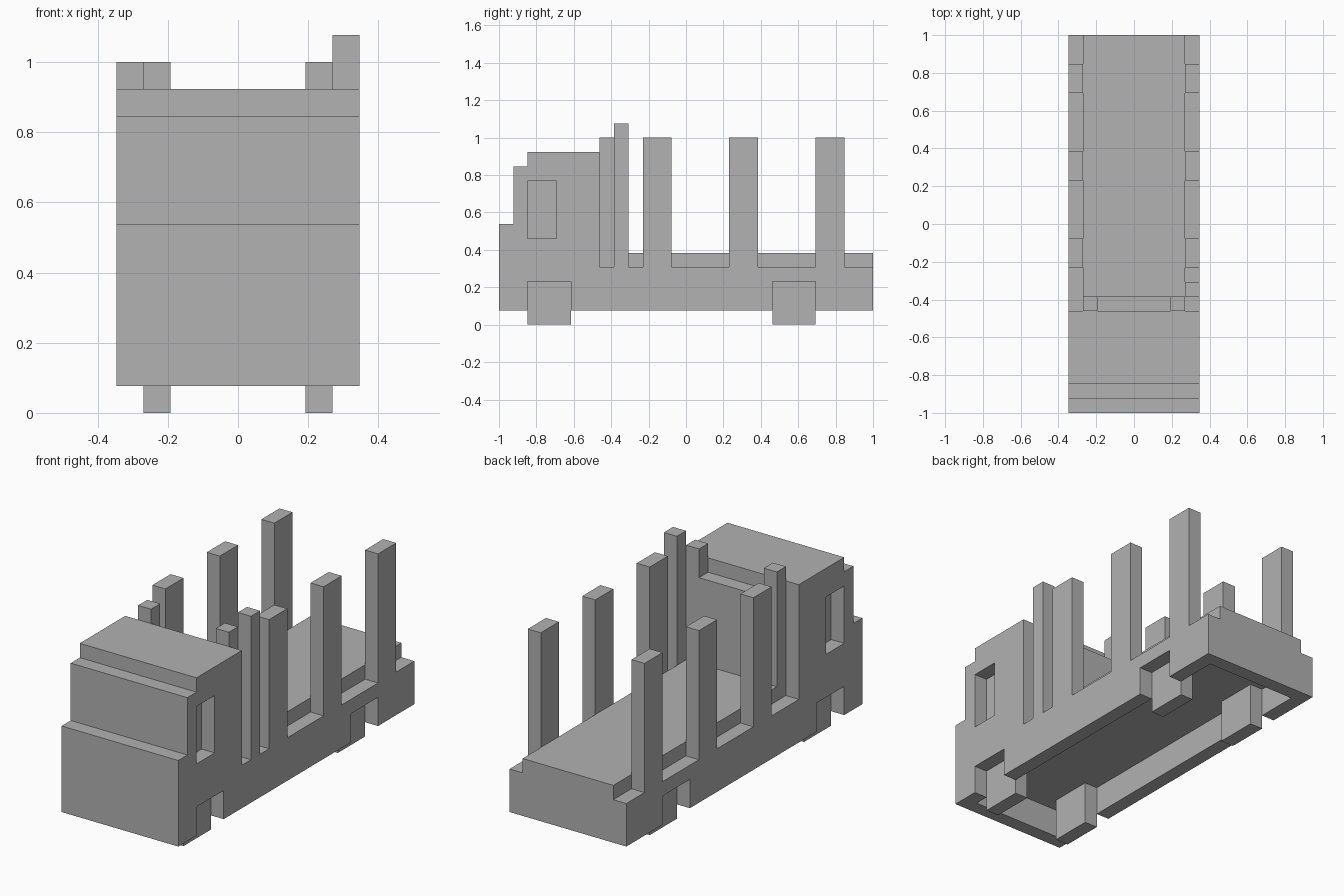
import bpy
import bmesh

U = 1 / 13  # one grid block

old = bpy.data.objects.get("Cube")
if old:
    bpy.data.objects.remove(old, do_unlink=True)

grey = bpy.data.materials.new("plain grey")
grey.use_nodes = True
COLOUR = (0.445, 0.445, 0.445, 1)
grey.diffuse_color = COLOUR
grey.node_tree.nodes["Principled BSDF"].inputs["Base Color"].default_value = COLOUR


def prism(name, profile, x0, x1):
    """Extrude a (y, z) side profile from x0 to x1, all in blocks."""
    bm = bmesh.new()
    face = bm.faces.new([bm.verts.new((x0 * U, y * U, z * U)) for y, z in profile])
    new = bmesh.ops.extrude_face_region(bm, geom=[face])["geom"]
    bmesh.ops.translate(bm, vec=((x1 - x0) * U, 0, 0),
                        verts=[v for v in new if isinstance(v, bmesh.types.BMVert)])
    bmesh.ops.recalc_face_normals(bm, faces=bm.faces)
    mesh = bpy.data.meshes.new(name)
    bm.to_mesh(mesh)
    bm.free()
    mesh.materials.append(grey)
    obj = bpy.data.objects.new(name, mesh)
    bpy.context.collection.objects.link(obj)
    return obj


def box(name, x, y, z):
    return prism(name, [(y[0], z[0]), (y[1], z[0]), (y[1], z[1]), (y[0], z[1])], *x)


def side(s, near, far):
    """Range of x on the left (s = 1) or right (s = -1)."""
    return tuple(sorted((s * near, s * far)))


def cut(target, cutter):
    cutter.hide_render = True
    mod = target.modifiers.new("cut", "BOOLEAN")
    mod.operation, mod.solver, mod.object = "DIFFERENCE", "EXACT", cutter
    bpy.context.view_layer.objects.active = target
    bpy.ops.object.modifier_apply(modifier=mod.name)
    bpy.data.objects.remove(cutter, do_unlink=True)


# Truck body: stepped cab, back wall and raised load bed
body = prism("truck_body", [(-13, 1), (13, 1), (13, 5), (-5, 5), (-5, 11), (-6, 11),
                            (-6, 12), (-11, 12), (-11, 11), (-12, 11), (-12, 7),
                            (-13, 7)], -4.5, 4.5)

# Hollow underside
cut(body, box("underside_cutter", (-3.5, 3.5), (-12, 12), (0, 3)))

AXLES = {"front": (-11, -8), "rear": (6, 9)}
STAKES = {"front": (-3, -1), "middle": (3, 5), "rear": (9, 11)}

for s, label in ((1, "left"), (-1, "right")):
    # Lower rim beside the bed, and recessed cab window
    cut(body, box("rim_cutter", side(s, 3.5, 6), (-6, 14), (4, 15)))
    cut(body, box("window_cutter", side(s, 3.5, 6), (-11, -9), (6, 10)))
    # Wheel arches and wheels
    for place, y in AXLES.items():
        cut(body, box("arch_cutter", side(s, 3, 6), y, (0, 3)))
        box(f"{place}_{label}_wheel", side(s, 2.5, 3.5), y, (0, 3))
    # Upright stakes along the bed
    for place, y in STAKES.items():
        box(f"{place}_{label}_stake", side(s, 3.5, 4.5), y, (4, 13))
    # Posts on the ends of the back wall
    box(f"{label}_wall_post", side(s, 2.5, 3.5), (-6, -5), (11, 13))

# Tall exhaust pipe behind the cab, left side only
box("exhaust_pipe", (3.5, 4.5), (-5, -4), (4, 14))
